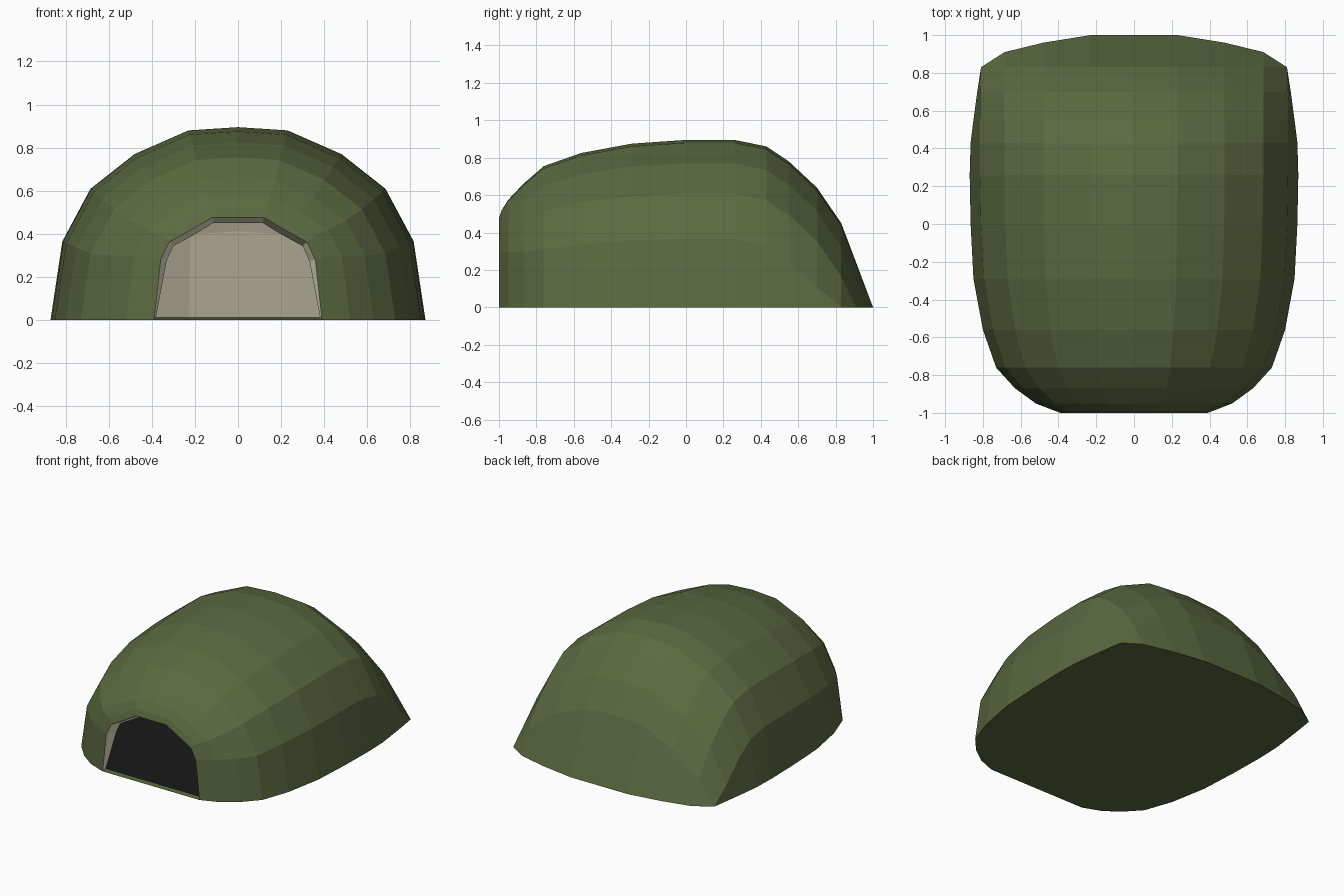
import bpy, bmesh
from mathutils import Vector

if "Cube" in bpy.data.objects:
    bpy.data.objects.remove(bpy.data.objects["Cube"])


def material(name, rgb):
    m = bpy.data.materials.new(name)
    m.diffuse_color = (*rgb, 1)
    m.use_nodes = True
    m.node_tree.nodes["Principled BSDF"].inputs["Base Color"].default_value = m.diffuse_color
    return m


green = material("green_fabric", (0.105, 0.143, 0.052))
cream = material("cream_lining", (0.83, 0.79, 0.58))
black = material("black_floor", (0.01, 0.01, 0.01))

# Half arches from the ground to the ridge, for unit half-width and height
MAIN = [(1, 0), (.937, .408), (.787, .68), (.552, .86), (.264, .983), (0, 1)]
DOOR = [(1, 0), (.92, .59), (.82, .76), (.56, .88), (.31, 1), (0, 1)]

# Front arches: y, half-width, height, blend from door to main arch
FRONT = [(-1, .39, .475, 0), (-.985, .43, .52, .15), (-.95, .52, .575, .4),
         (-.87, .63, .66, .75), (-.76, .73, .755, 1), (-.56, .80, .825, 1),
         (-.29, .85, .875, 1), (0, .865, .895, 1), (.26, .87, .895, 1)]
# Back arches: y, half-width, drop of the whole arch
BACK = [(.43, .865, .035), (.55, .85, .115), (.70, .83, .255), (.83, .81, .445)]
# Ground edge of the back wall
BACK_EDGE = [(.81, .83), (.81, .83), (.685, .91), (.48, .96), (.23, 1.0), (0, 1.0)]


def mirrored(half):
    return half + [(-x, y, z) for x, y, z in half[-2::-1]]


rows = []
for y, w, h, t in FRONT:
    rows.append(mirrored([(w * (d[0] * (1 - t) + m[0] * t), y,
                           h * (d[1] * (1 - t) + m[1] * t))
                          for d, m in zip(DOOR, MAIN)]))
for y, w, drop in BACK:
    half = [(min(m[0] * .87, w), y, max(m[1] * .895 - drop, 0)) for m in MAIN]
    rows.append(mirrored(half))
rows.append(mirrored([(x, y, 0) for x, y in BACK_EDGE]))


def finish(bm, name, mat):
    me = bpy.data.meshes.new(name)
    bm.to_mesh(me)
    bm.free()
    me.materials.append(mat)
    ob = bpy.data.objects.new(name, me)
    bpy.context.collection.objects.link(ob)
    return ob


def loft(grid, flip=False):
    """Skin rows of points, sharing coincident ones."""
    bm, cache = bmesh.new(), {}

    def vert(p):
        key = tuple(round(c, 4) + 0.0 for c in p)
        if key not in cache:
            cache[key] = bm.verts.new(p)
        return cache[key]

    vs = [[vert(p) for p in row] for row in grid]
    for a, b in zip(vs, vs[1:]):
        for i in range(len(a) - 1):
            quad = list(dict.fromkeys((a[i], b[i], b[i + 1], a[i + 1])))
            if len(quad) > 2 and not bm.faces.get(quad):
                bm.faces.new(quad[::-1] if flip else quad)
    bm.normal_update()
    return bm, vs


def ground_sheet(grid, name, mat, z, up):
    """Flat sheet inside the ground edge of a shell."""
    loop = [r[0] for r in grid[:-1]] + list(grid[-1][1:-1]) + [r[-1] for r in grid[-2::-1]]
    pts = list(dict.fromkeys((round(p[0], 4), round(p[1], 4)) for p in loop))
    bm = bmesh.new()
    f = bm.faces.new([bm.verts.new((x, y, z)) for x, y in pts])
    bm.normal_update()
    if (f.normal.z > 0) != up:
        f.normal_flip()
    bmesh.ops.triangulate(bm, faces=[f])
    finish(bm, name, mat)


# Outer shell; the lining is the same shell moved inward along its normals
bm, vs = loft(rows)
outward = 1 if vs[8][5].normal.z > 0 else -1
inner = []
for r in vs:
    line = []
    for v in r:
        off = .08 if v.co.z > .01 else .025
        p = v.co - v.normal * off * outward
        line.append(Vector((p.x, p.y, max(p.z, .012))))
    inner.append(line)
if outward < 0:
    bmesh.ops.reverse_faces(bm, faces=bm.faces[:])
finish(bm, "tent_shell", green)

# Lining including the slanted door rim
bm, _ = loft([rows[0]] + inner, flip=outward > 0)
finish(bm, "lining_and_door_rim", cream)

# Underside and dark floor
ground_sheet(rows, "groundsheet", green, 0, False)
ground_sheet(inner, "floor", black, .012, True)
